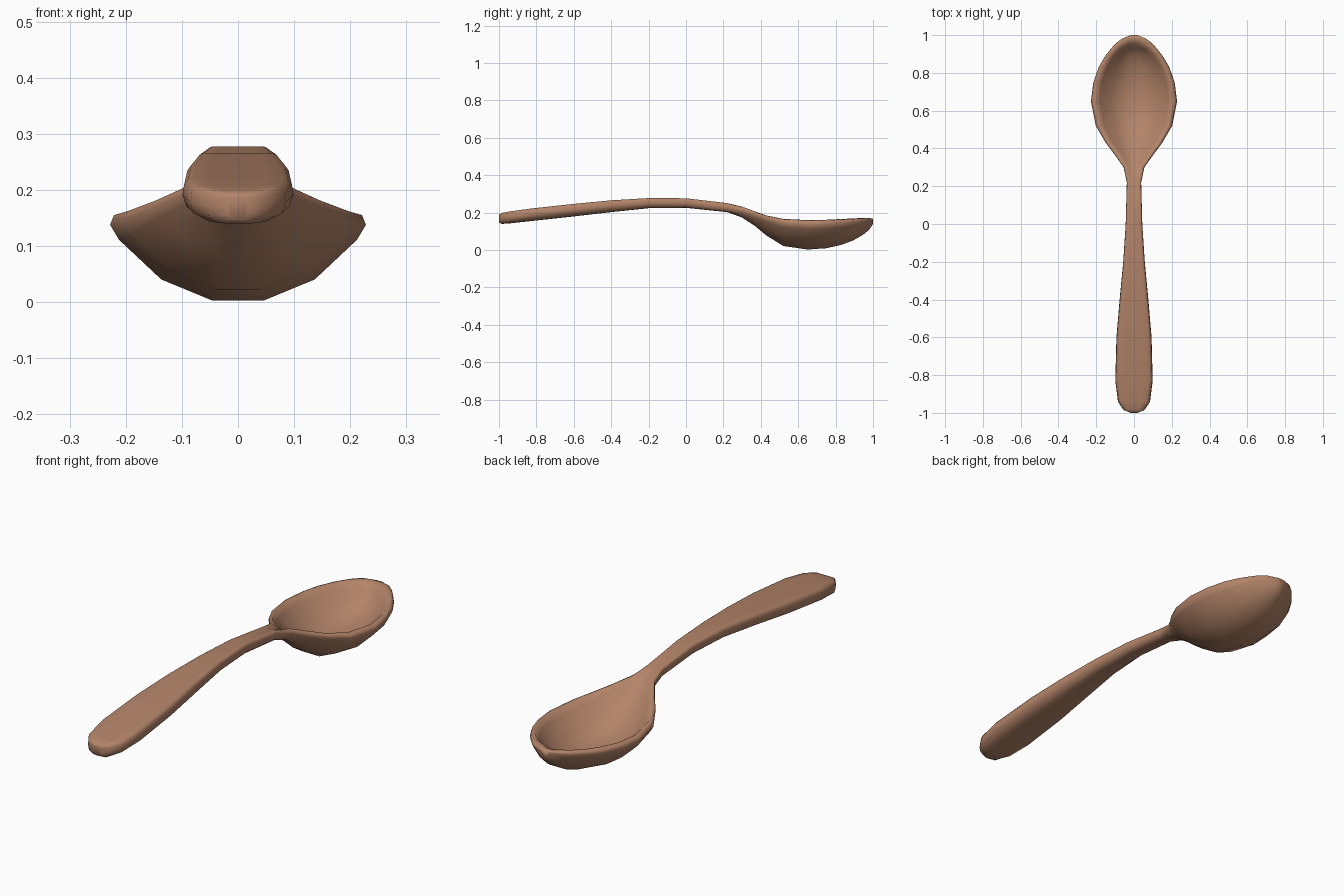
import bpy, bmesh

# Handle stations: y, half width, top z, bottom z
HANDLE = [
    (-1.0, .018, .190, .147), (-.985, .055, .199, .140), (-.94, .085, .207, .143),
    (-.83, .099, .222, .155), (-.6, .093, .247, .180), (-.4, .076, .266, .203),
    (-.2, .057, .278, .224), (0, .044, .277, .226), (.22, .038, .251, .203),
]
# Bowl stations: y, half width, rim z, underside z, hollow z, hollow half width
BOWL = [
    (.30, .055, .234, .174, .218, .036), (.37, .105, .207, .128, .165, .072),
    (.43, .150, .185, .078, .115, .112), (.52, .202, .167, .022, .062, .158),
    (.65, .228, .160, .003, .042, .181), (.75, .215, .162, .010, .048, .170),
    (.83, .187, .166, .028, .066, .142), (.89, .152, .169, .050, .090, .108),
    (.93, .120, .171, .072, .122, .070), (.955, .098, .172, .088, .160, .040),
    (.98, .066, .172, .110, .171, .030), (1.0, .018, .167, .140, .167, .010),
]
# Outer half section: x fraction, z fraction on handle, z fraction on bowl
OUTER = [(.2, 0, 0), (.6, .02, .24), (.93, .25, .69), (1, .55, .86), (.97, .82, .97)]
# Hollow half section: x fraction, z fraction
INNER = [(1, .8), (.64, .28), (.25, 0)]


def section(y, w, top, bot, hollow, wi):
    k = min(1, max(0, (y - .22) / .2))
    half = [(w * fx, bot + (top - bot) * (zh + (zb - zh) * k)) for fx, zh, zb in OUTER]
    half.append(((w + wi) / 2, top - .003 * (1 - k)))
    half += [(wi * fx, hollow + (top - hollow) * fz) for fx, fz in INNER]
    return [(x, y, z) for x, z in half] + [(-x, y, z) for x, z in reversed(half)]


# One skin lofted through all the sections
rows = [(y, w, t, b, t, w * .8) for y, w, t, b in HANDLE] + BOWL
bm = bmesh.new()
rings = [[bm.verts.new(p) for p in section(*r)] for r in rows]
for a, b in zip(rings, rings[1:]):
    n = len(a)
    for i in range(n):
        j = (i + 1) % n
        bm.faces.new((a[i], a[j], b[j], b[i]))
bm.faces.new(rings[0])
bm.faces.new(rings[-1])
bmesh.ops.recalc_face_normals(bm, faces=bm.faces)
for f in bm.faces:
    f.smooth = True
mesh = bpy.data.meshes.new("spoon")
bm.to_mesh(mesh)
bm.free()

# Warm wood colour
mat = bpy.data.materials.new("wood")
mat.diffuse_color = (.45, .23, .14, 1)
mesh.materials.append(mat)
spoon = bpy.data.objects.new("spoon", mesh)
bpy.context.collection.objects.link(spoon)
